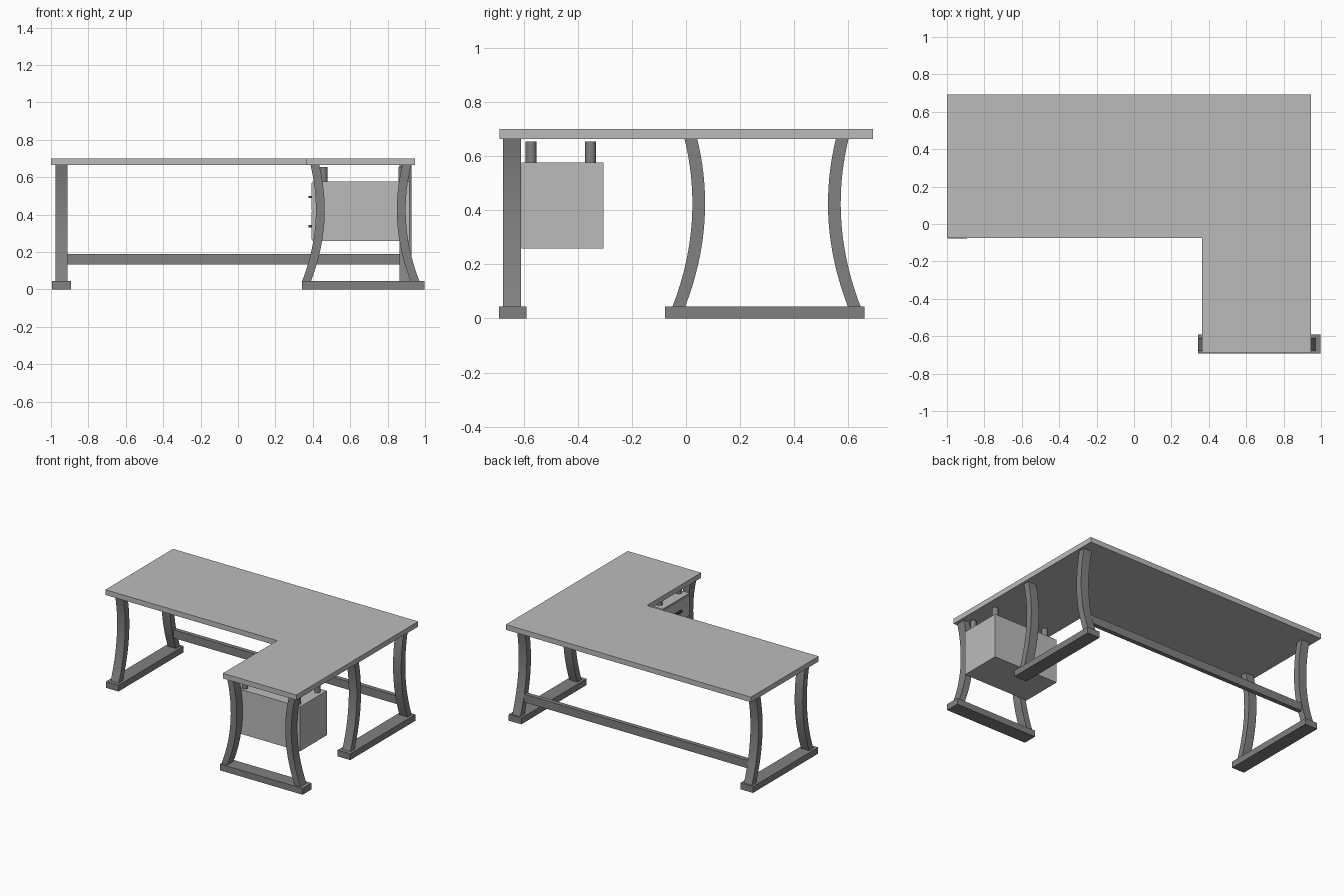
import bpy, bmesh

if "Cube" in bpy.data.objects:
    bpy.data.objects.remove(bpy.data.objects["Cube"])


def material(name, v):
    m = bpy.data.materials.new(name)
    m.diffuse_color = (v, v, v, 1)
    m.use_nodes = True
    m.node_tree.nodes["Principled BSDF"].inputs["Base Color"].default_value = m.diffuse_color
    return m


LIGHT = material("light grey laminate", 0.50)
FRAME = material("dark grey metal", 0.22)
DARK = material("black pull", 0.05)


def finish(name, bm, mat, smooth=False):
    bmesh.ops.recalc_face_normals(bm, faces=bm.faces)
    me = bpy.data.meshes.new(name)
    bm.to_mesh(me)
    bm.free()
    me.materials.append(mat)
    ob = bpy.data.objects.new(name, me)
    bpy.context.collection.objects.link(ob)
    if smooth:
        bpy.ops.object.select_all(action='DESELECT')
        ob.select_set(True)
        bpy.context.view_layer.objects.active = ob
        bpy.ops.object.shade_smooth_by_angle()
    return ob


def box(name, x, y, z, mat):
    bm = bmesh.new()
    bmesh.ops.create_cube(bm, size=1)
    for v in bm.verts:
        v.co = [r[0] + (r[1] - r[0]) * (c + 0.5) for r, c in zip((x, y, z), v.co)]
    return finish(name, bm, mat)


def cylinder(name, x, y, z0, z1, r, mat):
    bm = bmesh.new()
    bmesh.ops.create_cone(bm, cap_ends=True, segments=24, radius1=r, radius2=r, depth=z1 - z0)
    bmesh.ops.translate(bm, verts=bm.verts, vec=(x, y, (z0 + z1) / 2))
    return finish(name, bm, mat, True)


def bow(z):
    """Sideways offset of a bowed leg: a parabola through bottom, waist and top."""
    za, zb, zc = 0.045, 0.41, 0.665
    a, b, c = -0.073, 0.0, -0.029
    return (a * (z - zb) * (z - zc) / ((za - zb) * (za - zc))
            + b * (z - za) * (z - zc) / ((zb - za) * (zb - zc))
            + c * (z - za) * (z - zb) / ((zc - za) * (zc - zb)))


def leg(name, waist, direction, across, along_y):
    """Bowed leg: rectangular rings stacked along the curve."""
    bm = bmesh.new()
    n, half, rings = 20, 0.0235, []
    for i in range(n + 1):
        z = 0.045 + 0.62 * i / n
        c = waist + direction * bow(z)
        ring = []
        for u, w in ((-half, 0), (half, 0), (half, 1), (-half, 1)):
            p = (across[w], c + u, z) if along_y else (c + u, across[w], z)
            ring.append(bm.verts.new(p))
        rings.append(ring)
    for r, s in zip(rings, rings[1:]):
        for k in range(4):
            bm.faces.new((r[k], r[(k + 1) % 4], s[(k + 1) % 4], s[k]))
    bm.faces.new(rings[0])
    bm.faces.new(rings[-1])
    finish(name, bm, FRAME, True)


# L-shaped desktop in two slabs
box("main_desktop", (-1, 0.363), (-0.075, 0.692), (0.664, 0.701), LIGHT)
box("return_desktop", (0.363, 0.946), (-0.69, 0.692), (0.664, 0.701), LIGHT)

# end frames of the main desk
for side, x in (("left", -0.944), ("right", 0.895)):
    box(side + "_foot", (x - 0.05, x + 0.05), (-0.078, 0.66), (0, 0.045), FRAME)
    across = (x - 0.032, x + 0.032)
    leg(side + "_front_leg", 0.047, 1, across, True)
    leg(side + "_rear_leg", 0.549, -1, across, True)

# frame at the end of the return
box("return_foot", (0.342, 0.998), (-0.692, -0.59), (0, 0.045), FRAME)
leg("return_inner_leg", 0.44, 1, (-0.677, -0.61), False)
leg("return_outer_leg", 0.873, -1, (-0.677, -0.61), False)

# rear stretcher between the end frames
box("stretcher", (-0.92, 0.87), (0.57, 0.602), (0.132, 0.19), FRAME)

# hanging drawer cabinet
box("cabinet", (0.398, 0.918), (-0.608, -0.305), (0.258, 0.577), LIGHT)
for x in (0.458, 0.877):
    for y in (-0.573, -0.353):
        cylinder("hanger_post", x, y, 0.575, 0.655, 0.02, FRAME)

# two drawer fronts with pulls, facing the seat
for z in (0.266, 0.422):
    box("drawer_front", (0.392, 0.399), (-0.6, -0.313), (z, z + 0.147), LIGHT)
    box("drawer_pull", (0.376, 0.393), (-0.5, -0.413), (z + 0.066, z + 0.078), DARK)
